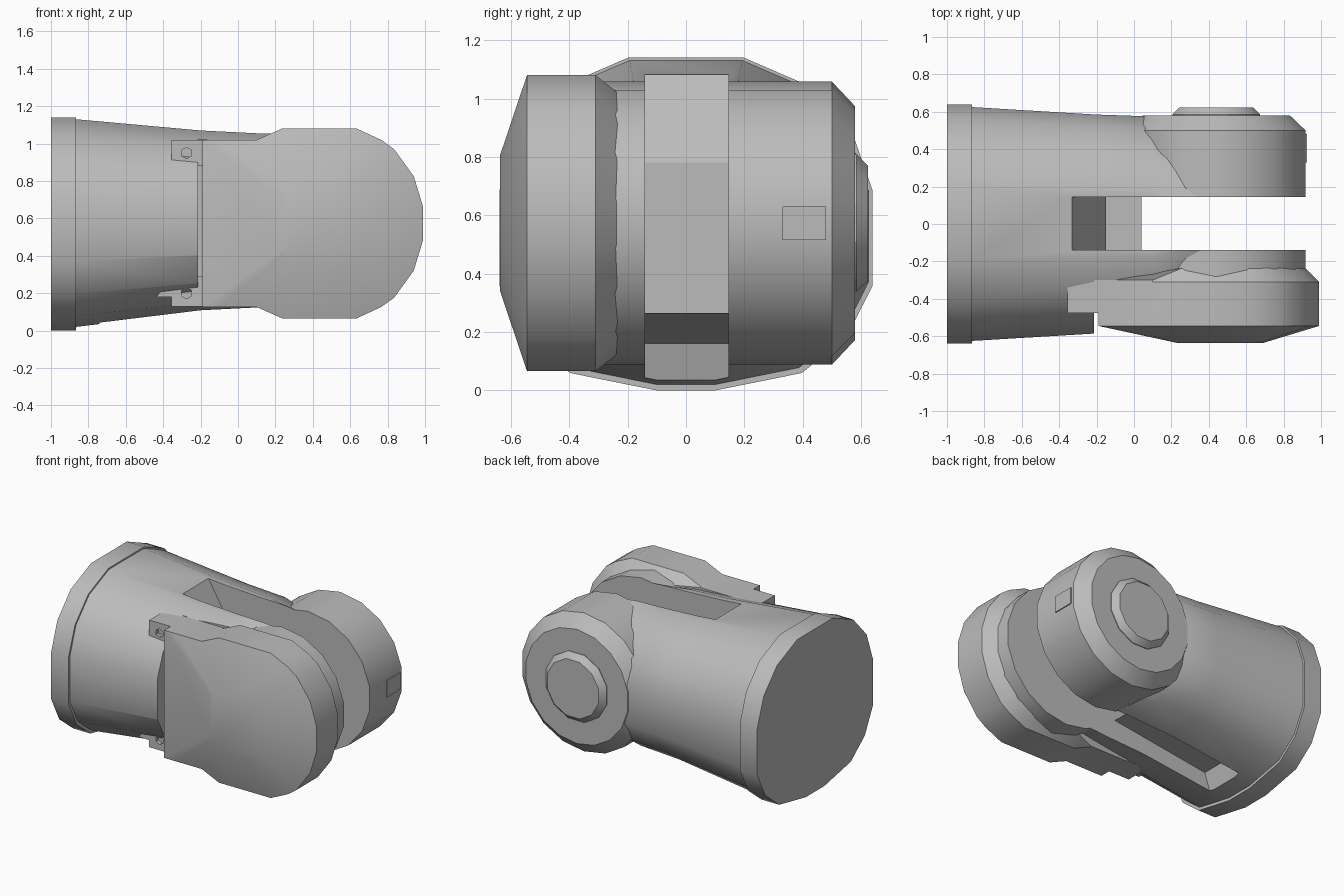
import bpy, bmesh
from math import sin, cos, pi, hypot

if "Cube" in bpy.data.objects:
    bpy.data.objects.remove(bpy.data.objects["Cube"], do_unlink=True)

GREY = (0.5, 0.5, 0.5, 1)
grey = bpy.data.materials.new("plain grey")
grey.use_nodes = True
grey.diffuse_color = GREY
grey.node_tree.nodes["Principled BSDF"].inputs["Base Color"].default_value = GREY

CX, CZ = 0.44, 0.573  # hinge axis


def loft(name, rings, smooth=True):
    """Skin a list of equal-length rings and cap both ends."""
    bm = bmesh.new()
    loops = [[bm.verts.new(p) for p in ring] for ring in rings]
    for a, b in zip(loops, loops[1:]):
        for i in range(len(a)):
            j = (i + 1) % len(a)
            bm.faces.new((a[i], a[j], b[j], b[i]))
    bm.faces.new(loops[0])
    bm.faces.new(loops[-1])
    bmesh.ops.recalc_face_normals(bm, faces=bm.faces)
    mesh = bpy.data.meshes.new(name)
    bm.to_mesh(mesh)
    bm.free()
    mesh.materials.append(grey)
    ob = bpy.data.objects.new(name, mesh)
    bpy.context.collection.objects.link(ob)
    if smooth:
        shade(ob)
    return ob


def shade(ob):
    bpy.ops.object.select_all(action='DESELECT')
    ob.select_set(True)
    bpy.context.view_layer.objects.active = ob
    bpy.ops.object.shade_smooth_by_angle(angle=pi / 6)


def prism(name, outline, y0, y1):
    return loft(name, [[(x, y, z) for x, z in outline] for y in (y0, y1)], False)


def box(name, x0, x1, y0, y1, z0, z1):
    return prism(name, [(x0, z0), (x1, z0), (x1, z1), (x0, z1)], y0, y1)


def circle(r, n, cx=CX, cz=CZ):
    steps = [2 * pi * (i + 0.5) / n for i in range(n)]
    return [(cx + r * cos(a), cz + r * sin(a)) for a in steps]


def turned(name, profile, n):
    """Faceted round part about the hinge axis from (y, radius) pairs."""
    return loft(name, [[(x, y, z) for x, z in circle(r, n)] for y, r in profile])


def cut(target, cutter):
    cutter.hide_render = True
    cutter.hide_set(True)
    mod = target.modifiers.new("cut", 'BOOLEAN')
    mod.operation = 'DIFFERENCE'
    mod.solver = 'EXACT'
    mod.object = cutter
    bpy.context.view_layer.objects.active = target
    bpy.ops.object.modifier_apply(modifier=mod.name)
    bpy.data.objects.remove(cutter, do_unlink=True)


# Tapered sleeve with a rim at its open end; section is (y, z) as fractions
half = [(0.31, 1), (0.66, 0.915), (0.89, 0.775), (1, 0.6),
        (1, 0.315), (0.86, 0.16), (0.62, 0.052), (0.16, 0)]
section = half + [(-y, z) for y, z in reversed(half)]
stations = [(-1, 0.0, 1.14, 0.64), (-0.865, 0.0, 1.14, 0.64),
            (-0.865, 0.02, 1.13, 0.625), (-0.2, 0.1, 1.07, 0.585),
            (0.1, 0.115, 1.055, 0.575), (0.4, 0.12, 1.045, 0.4)]
sleeve = loft("sleeve", [[(x, y * w, lo + z * (hi - lo)) for y, z in section]
                         for x, lo, hi, w in stations], False)

# Hinge slot, running from the top through to the underside
slot = [(-0.36, 1.13), (-0.15, 0.78), (-0.15, 0.265), (0.04, 0.265),
        (-0.7, 0.16), (-0.76, -0.02), (0.6, -0.02), (0.6, 1.13)]
cut(sleeve, prism("slot_cutter", slot, -0.14, 0.145))
# Recess that receives the front cover
cut(sleeve, box("recess_cutter", -0.215, 0.6, -0.8, -0.3, -0.1, 1.3))
shade(sleeve)

# Back fork cheek, its cap and the small tab on its rim
turned("back_cheek", [(0.145, 0.485), (0.5, 0.485), (0.58, 0.4)], 18)
turned("back_boss", [(0.57, 0.243), (0.585, 0.243), (0.623, 0.205)], 12)
box("rim_tab", 0.91, 0.925, 0.33, 0.48, 0.515, 0.63)

# Front fork cheek
turned("front_cheek", [(-0.14, 0.485), (-0.32, 0.485)], 18)

# Front cover: rounded end with a square tail, chamfered back and domed face
upper = [(0.99, 0.66), (0.94, 0.825), (0.835, 0.97), (0.765, 1.02),
         (0.635, 1.08), (0.235, 1.08), (0.1, 1.02), (-0.1, 1.02), (-0.19, 1.02)]
outline = upper + [(x, 2 * CZ - z) for x, z in reversed(upper)]


def inset(x, z, r):
    d = hypot(x - CX, z - CZ)
    f = min(1, r / d)
    return CX + (x - CX) * f, CZ + (z - CZ) * f


def cover_ring(y, pts):
    return [(x, y, z) for x, z in pts]


back = [inset(x, z, 0.48) if x > 0.15 else (x, z) for x, z in outline]
back_ring = [(x, -0.235 if x > 0.15 else -0.3, z) for x, z in back]
face = [inset(x, z, 0.25) for x, z in outline]
loft("front_cover", [back_ring, cover_ring(-0.31, outline),
                     cover_ring(-0.545, outline), cover_ring(-0.637, face)])

# Bolted brackets above and below the cover tail
lower_shape = [(-0.355, 0.13), (-0.19, 0.13), (-0.19, 0.29), (-0.22, 0.29),
               (-0.36, 0.265), (-0.44, 0.18), (-0.355, 0.18)]
upper_shape = [(-0.355, 1.02), (-0.19, 1.02), (-0.19, 0.88), (-0.355, 0.88)]
for name, shape, z in (("upper", upper_shape, 0.95), ("lower", lower_shape, 0.2)):
    bracket = prism(name + "_bracket", shape, -0.475, -0.3)
    cut(bracket, prism("hex_cutter", circle(0.03, 6, -0.275, z), -0.5, -0.45))
